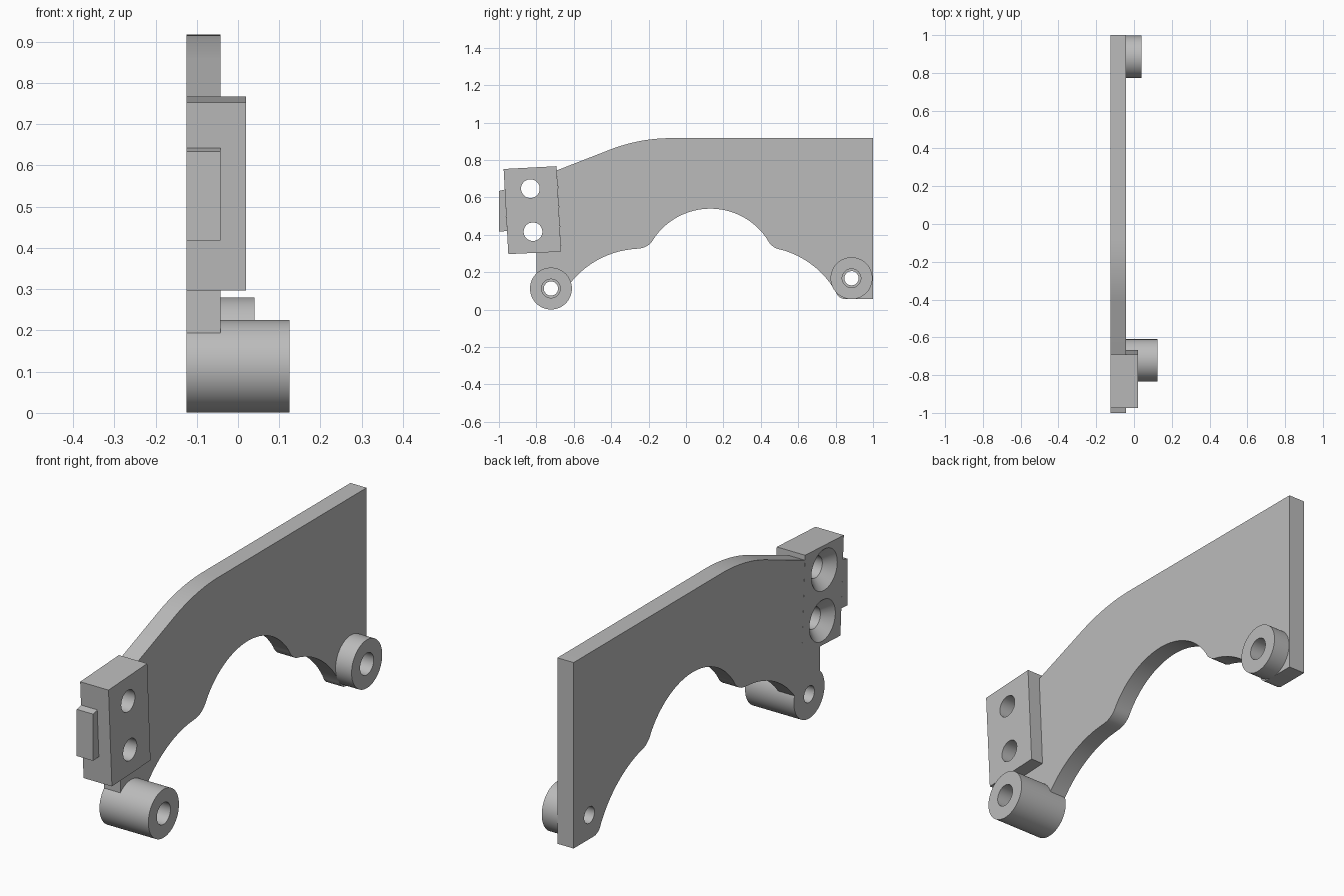
import bpy, bmesh, math
from mathutils import Matrix, Vector

if "Cube" in bpy.data.objects:
    bpy.data.objects.remove(bpy.data.objects["Cube"])

# One plain grey metal
grey = bpy.data.materials.new("grey_metal")
grey.use_nodes = True
colour = (0.5, 0.5, 0.5, 1)
grey.diffuse_color = colour
grey.node_tree.nodes["Principled BSDF"].inputs["Base Color"].default_value = colour

BACK, FACE = -0.125, -0.042      # the two sides of the plate


def add_object(name, bm):
    bmesh.ops.recalc_face_normals(bm, faces=bm.faces)
    mesh = bpy.data.meshes.new(name)
    bm.to_mesh(mesh)
    bm.free()
    mesh.materials.append(grey)
    obj = bpy.data.objects.new(name, mesh)
    bpy.context.collection.objects.link(obj)
    return obj


def prism(name, outline, x0, x1):
    """Extrude a side outline of (y, z) points from x0 to x1."""
    bm = bmesh.new()
    face = bm.faces.new([bm.verts.new((x0, y, z)) for y, z in outline])
    new = bmesh.ops.extrude_face_region(bm, geom=[face])["geom"]
    verts = [v for v in new if isinstance(v, bmesh.types.BMVert)]
    bmesh.ops.translate(bm, verts=verts, vec=(x1 - x0, 0, 0))
    return add_object(name, bm)


def rod(name, centre, x0, x1, r0, r1=None):
    """Cylinder or cone along x."""
    bm = bmesh.new()
    place = Matrix.Translation(((x0 + x1) / 2, *centre)) @ Matrix.Rotation(math.pi / 2, 4, 'Y')
    bmesh.ops.create_cone(bm, cap_ends=True, segments=64, radius1=r0,
                          radius2=r0 if r1 is None else r1, depth=x1 - x0, matrix=place)
    return add_object(name, bm)


def arc(a, b, c, n=16):
    """Points on the circle from a through b to c."""
    a, b, c = Vector(a), Vector(b), Vector(c)
    u, v = b - a, c - a
    d = 2 * (u.x * v.y - u.y * v.x)
    off = Vector((v.y * u.length_squared - u.y * v.length_squared,
                  u.x * v.length_squared - v.x * u.length_squared)) / d
    m = a + off
    start = math.atan2(*(a - m).yx)
    sweep = (math.atan2(*(c - m).yx) - start) % math.tau
    if d < 0:
        sweep -= math.tau
    return [(m.x + off.length * math.cos(start + sweep * i / n),
             m.y + off.length * math.sin(start + sweep * i / n)) for i in range(n + 1)]


def drill(obj, *cutters):
    """Subtract the cutters, then remove them."""
    for cutter in cutters:
        cutter.hide_render = True
        mod = obj.modifiers.new("drill", 'BOOLEAN')
        mod.operation, mod.solver, mod.object = 'DIFFERENCE', 'EXACT', cutter
    bpy.context.view_layer.update()
    graph = bpy.context.evaluated_depsgraph_get()
    mesh = bpy.data.meshes.new_from_object(obj.evaluated_get(graph))
    obj.modifiers.clear()
    obj.data = mesh
    for cutter in cutters:
        bpy.data.objects.remove(cutter)


front, rear = (-0.722, 0.113), (0.885, 0.168)
R, BORE, PILOT = 0.112, 0.05, 0.038

# Arched plate, meeting the clamp block and the front boss
outline = [(-0.69, 0.745), (-0.668, 0.31), (-0.8, 0.304), (-0.8, 0.15), front, (-0.64, 0.115)]
outline += arc((-0.62, 0.14), (-0.47, 0.267), (-0.27, 0.325))
outline += arc((-0.25, 0.327), (-0.203, 0.344), (-0.175, 0.375), 8)
outline += arc((-0.165, 0.39), (0.13, 0.54), (0.425, 0.39), 32)
outline += arc((0.435, 0.375), (0.46, 0.342), (0.5, 0.322), 8)
outline += arc((0.515, 0.319), (0.68, 0.235), (0.795, 0.105))
outline += arc((0.803, 0.09), (0.82, 0.067), (0.85, 0.057), 6)
outline += [(1, 0.057), (1, 0.917)]
outline += arc((-0.08, 0.917), (-0.243, 0.902), (-0.4, 0.858))
plate = prism("arched_plate", outline, BACK, FACE)
drill(plate, rod("cut_seat", front, -0.3, 0.3, R), rod("cut_pilot", rear, -0.3, 0.3, PILOT))

# Round bosses with stepped bores
front_boss = rod("front_boss", front, BACK, 0.125, R)
drill(front_boss, rod("cut_pilot", front, -0.3, 0.3, PILOT), rod("cut_bore", front, FACE, 0.3, BORE))
rear_boss = rod("rear_boss", rear, FACE, 0.04, R)
drill(rear_boss, rod("cut_bore", rear, -0.3, 0.3, BORE))

# Tilted clamp block with two countersunk holes
block = prism("clamp_block", [(-0.975, 0.752), (-0.692, 0.767), (-0.668, 0.31), (-0.95, 0.297)],
              BACK, 0.02)
cutters = []
for hole in ((-0.832, 0.647), (-0.818, 0.417)):
    cutters.append(rod("cut_hole", hole, -0.3, 0.3, BORE))
    cutters.append(rod("cut_sink", hole, BACK - 0.01, BACK + 0.045, 0.105, BORE))
drill(block, *cutters)

# Small locating tab on the front of the block
tab = prism("front_tab", [(-1, 0.418), (-1, 0.634), (-0.969, 0.642), (-0.957, 0.42)], BACK, FACE)

# Smooth curved walls, crisp edges
for obj in (plate, front_boss, rear_boss, block, tab):
    bpy.ops.object.select_all(action='DESELECT')
    obj.select_set(True)
    bpy.context.view_layer.objects.active = obj
    bpy.ops.object.shade_smooth_by_angle(angle=math.radians(30))
